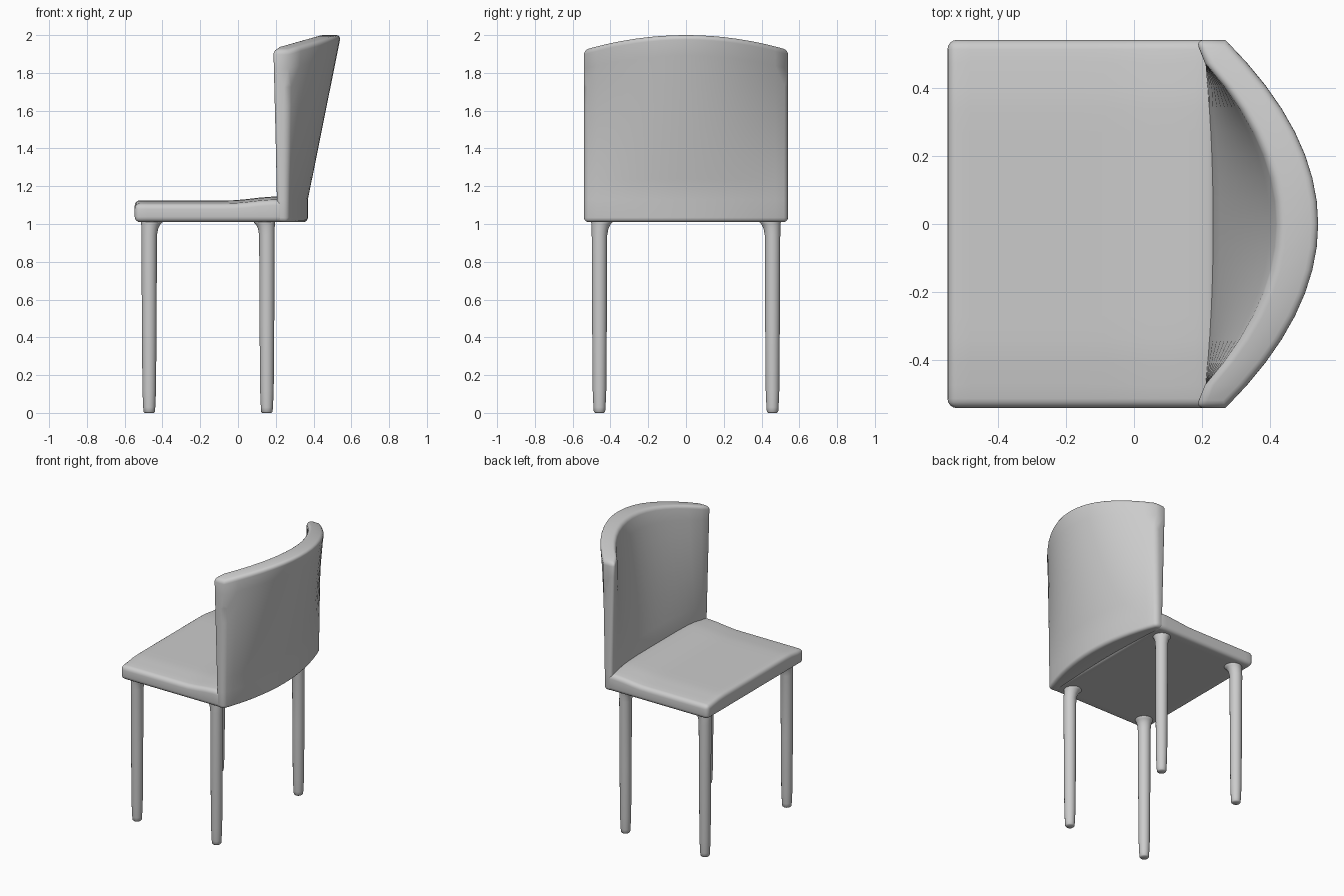
import bpy, bmesh, math

if "Cube" in bpy.data.objects:
    bpy.data.objects.remove(bpy.data.objects["Cube"])


def finish(name, bm, bevel=0.0):
    bmesh.ops.recalc_face_normals(bm, faces=bm.faces[:])
    mesh = bpy.data.meshes.new(name)
    bm.to_mesh(mesh)
    bm.free()
    ob = bpy.data.objects.new(name, mesh)
    bpy.context.collection.objects.link(ob)
    if bevel:
        mod = ob.modifiers.new("soft_edges", 'BEVEL')
        mod.width = bevel
        mod.segments = 4
        mod.limit_method = 'ANGLE'
        mod.angle_limit = math.radians(50)
    for p in mesh.polygons:
        p.use_smooth = True
    return ob


def slab(name, us, vs, side_a, side_b, bevel):
    """Closed solid between two surfaces sampled on the same grid."""
    bm = bmesh.new()
    a, b = ([[bm.verts.new(f(u, v)) for v in vs] for u in us] for f in (side_a, side_b))
    m, n = len(us) - 1, len(vs) - 1
    for g in (a, b):
        for i in range(m):
            for j in range(n):
                bm.faces.new((g[i][j], g[i + 1][j], g[i + 1][j + 1], g[i][j + 1]))
    for i in range(m):
        for j in (0, n):
            bm.faces.new((a[i][j], a[i + 1][j], b[i + 1][j], b[i][j]))
    for j in range(n):
        for i in (0, m):
            bm.faces.new((a[i][j], a[i][j + 1], b[i][j + 1], b[i][j]))
    return finish(name, bm, bevel)


def smooth(t):
    t = max(0.0, min(1.0, t))
    return t * t * (3 - 2 * t)


def span(lo, hi, n):
    return [lo + (hi - lo) * i / n for i in range(n + 1)]


# Seat cushion: soft sides, rising gently toward the backrest
def seat_top(x, y):
    z = 1.125 + 0.02 * smooth((x + 0.05) / 0.25)
    return (x, y, z - 0.018 * smooth((abs(y) - 0.36) / 0.18))


slab("seat", span(-0.547, 0.245, 12), span(-0.54, 0.54, 16),
     seat_top, lambda x, y: (x, y, 1.01), 0.028)


# Backrest: nearly straight at the seat, strongly curved and leaning out at the top
def height(y, v):
    return v if v <= 1.13 else 1.13 + (v - 1.13) / 0.87 * (0.87 - 0.27 * y * y)


def back_inner(y, v):
    t = max(0.0, (v - 1.13) / 0.87)
    low = 0.23 - 0.09 * y * y
    top = max(0.18, 0.422 - 0.96 * y * y)
    return (low + (top - low) * t, y, height(y, v))


def back_outer(y, v):
    t = max(0.0, (v - 1.13) / 0.87)
    low = 0.37 - 0.36 * y * y
    top = 0.545 - 0.95 * y * y
    return (low + (top - low) * t, y, height(y, v))


slab("backrest", span(-0.54, 0.54, 16), [1.01] + span(1.13, 2.0, 8),
     back_inner, back_outer, 0.024)


# Legs: slim tapered rods with a rounded foot and an inward flare under the seat
def leg(name, x, y, dx, dy):
    # radius, height, inward shift
    rings = [(0.024, 0, 0), (0.030, 0.006, 0), (0.032, 0.03, 0), (0.036, 0.12, 0),
             (0.039, 0.5, 0), (0.041, 0.94, 0), (0.044, 0.975, 0.003),
             (0.050, 0.997, 0.008), (0.058, 1.012, 0.014), (0.058, 1.03, 0.014)]
    bm = bmesh.new()
    n = 24
    loops = [[bm.verts.new((x + dx * s + r * math.cos(2 * math.pi * k / n),
                            y + dy * s + r * math.sin(2 * math.pi * k / n), z))
              for k in range(n)] for r, z, s in rings]
    for a, b in zip(loops, loops[1:]):
        for k in range(n):
            bm.faces.new((a[k], a[(k + 1) % n], b[(k + 1) % n], b[k]))
    bm.faces.new(loops[0][::-1])
    bm.faces.new(loops[-1])
    finish(name, bm)


for place, x, dx in (("front", -0.47, 1), ("back", 0.153, -1)):
    for side, s in (("left", 1), ("right", -1)):
        leg(f"{place}_{side}_leg", x, s * 0.458, dx, -s)
